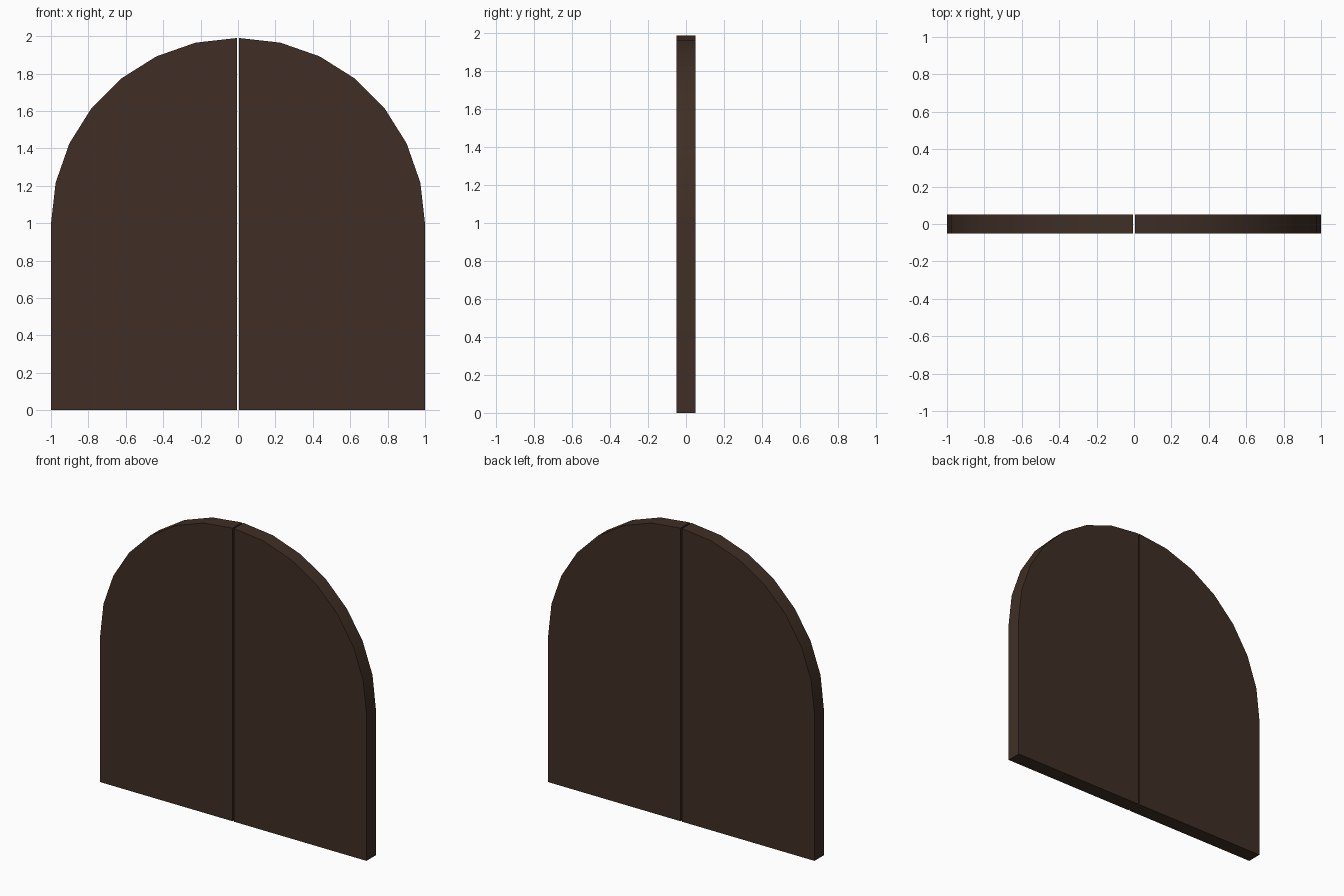
import bpy, bmesh, math

if "Cube" in bpy.data.objects:
    bpy.data.objects.remove(bpy.data.objects["Cube"])

wood = bpy.data.materials.new("dark_brown_wood")
wood.diffuse_color = (0.05, 0.028, 0.018, 1)
wood.use_nodes = True
wood.node_tree.nodes["Principled BSDF"].inputs["Base Color"].default_value = wood.diffuse_color

GAP, R, HALF_T, STEPS = 0.005, 0.995, 0.05, 7


def door_leaf(name, side):
    # Quarter-arch profile: straight jamb below, seven-segment arc above
    pts = [(GAP, 0), (GAP + R, 0)]
    for i in range(STEPS + 1):
        a = math.pi / 2 * i / STEPS
        pts.append((GAP + R * math.cos(a), R + R * math.sin(a)))
    bm = bmesh.new()
    face = bm.faces.new([bm.verts.new((side * x, -HALF_T, z)) for x, z in pts])
    ext = bmesh.ops.extrude_face_region(bm, geom=[face], use_keep_orig=True)
    verts = [v for v in ext["geom"] if isinstance(v, bmesh.types.BMVert)]
    bmesh.ops.translate(bm, verts=verts, vec=(0, 2 * HALF_T, 0))
    bmesh.ops.recalc_face_normals(bm, faces=bm.faces)
    me = bpy.data.meshes.new(name)
    bm.to_mesh(me)
    bm.free()
    me.materials.append(wood)
    ob = bpy.data.objects.new(name, me)
    bpy.context.collection.objects.link(ob)
    # Smooth arch rim, sharp panel edges
    bpy.ops.object.select_all(action='DESELECT')
    bpy.context.view_layer.objects.active = ob
    ob.select_set(True)
    bpy.ops.object.shade_smooth_by_angle(angle=math.radians(30))


# Two mirrored leaves with a thin gap between them
door_leaf("left_door_leaf", -1)
door_leaf("right_door_leaf", 1)
